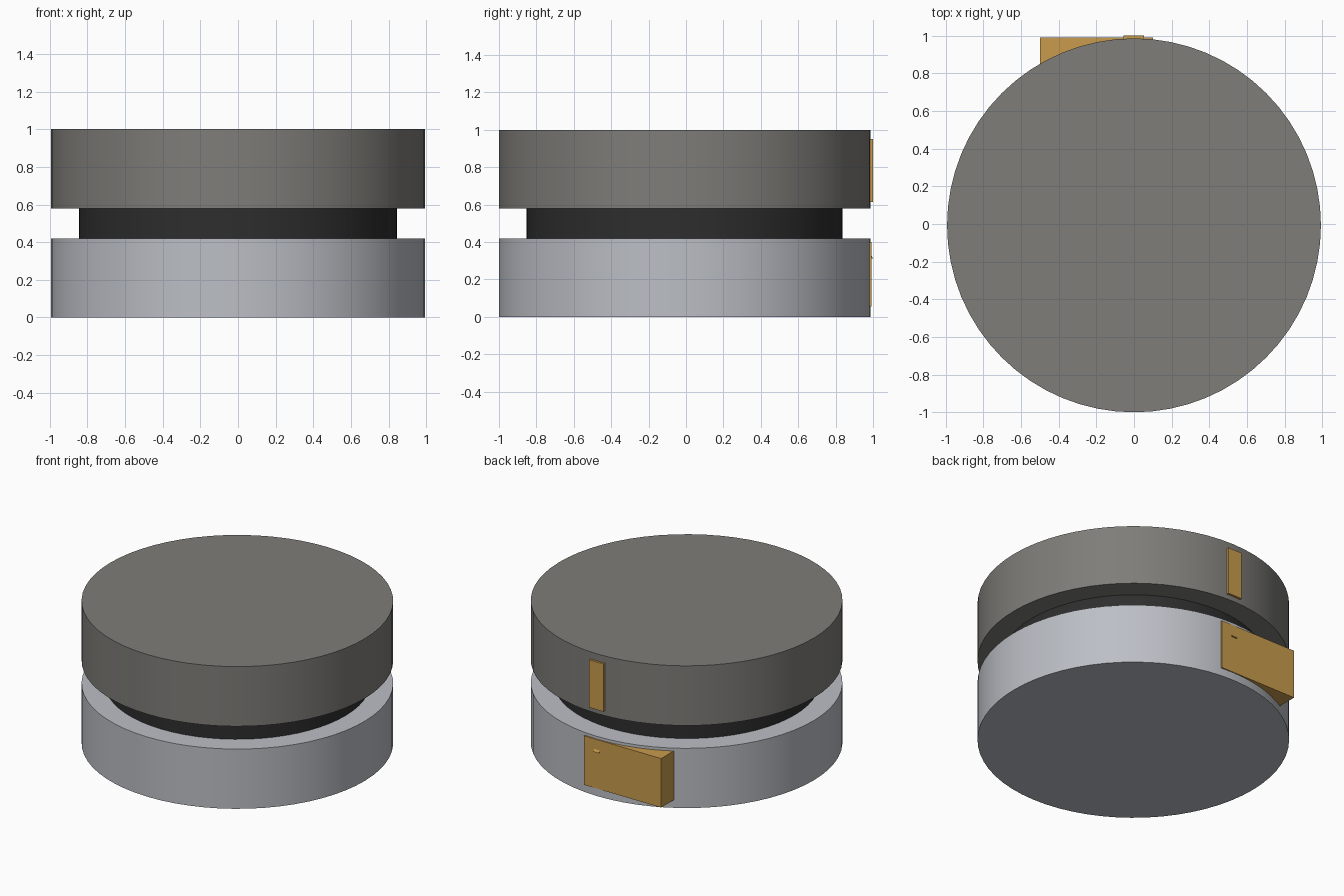
import bpy
import math

if "Cube" in bpy.data.objects:
    bpy.data.objects.remove(bpy.data.objects["Cube"], do_unlink=True)

CENTRE_Y = -0.007


def make_material(name, rgb):
    mat = bpy.data.materials.new(name)
    mat.use_nodes = True
    colour = (*rgb, 1.0)
    mat.diffuse_color = colour
    mat.node_tree.nodes["Principled BSDF"].inputs["Base Color"].default_value = colour
    return mat


dark_grey = make_material("warm grey", (0.21, 0.205, 0.19))
light_grey = make_material("light grey", (0.50, 0.52, 0.56))
black = make_material("black", (0.027, 0.027, 0.027))
tan = make_material("tan", (0.58, 0.33, 0.075))


def disc(name, radius, z0, z1, mat):
    bpy.ops.mesh.primitive_cylinder_add(
        vertices=64, radius=radius, depth=z1 - z0,
        location=(0, CENTRE_Y, (z0 + z1) / 2))
    obj = bpy.context.object
    obj.name = name
    obj.data.materials.append(mat)
    bpy.ops.object.shade_smooth_by_angle(angle=math.radians(30))
    return obj


def box(name, low, high, mat):
    bpy.ops.mesh.primitive_cube_add(
        size=1, location=[(a + b) / 2 for a, b in zip(low, high)])
    obj = bpy.context.object
    obj.name = name
    obj.scale = [b - a for a, b in zip(low, high)]
    bpy.ops.object.transform_apply(location=False, rotation=False, scale=True)
    obj.data.materials.append(mat)
    return obj


# Two wide drums joined by a narrower neck
disc("lower_drum", 0.993, 0.0, 0.42, light_grey)
disc("neck", 0.845, 0.42, 0.58, black)
disc("upper_drum", 0.993, 0.58, 1.0, dark_grey)

# Index plate on the back of the upper drum
box("upper_marker", (-0.057, 0.95, 0.615), (0.053, 1.0, 0.95), tan)

# Pointer block on the back of the lower drum
box("lower_pointer", (-0.5, 0.80, 0.055), (0.1, 0.991, 0.40), tan)

# Small wedge stud on the pointer face, sloping down to the surface
stud = box("pointer_stud", (-0.022, 0.98, 0.312), (0.022, 1.0, 0.332), tan)
for v in stud.data.vertices:
    if v.co.y > 0 and v.co.z > 0:
        v.co.y = 0.0
